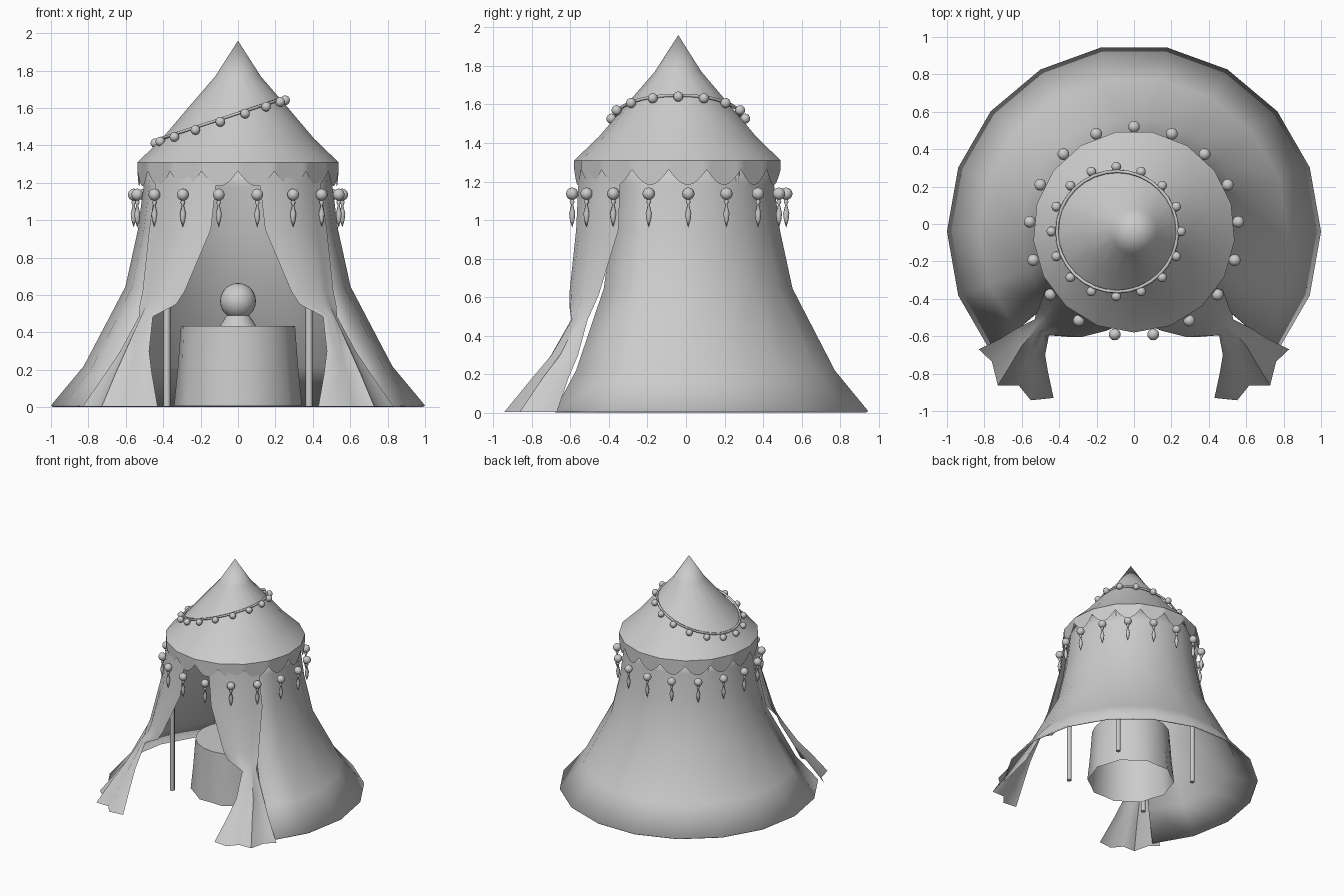
import bpy, bmesh
from math import sin, cos, pi, radians
from mathutils import Matrix, Vector

if "Cube" in bpy.data.objects:
    bpy.data.objects.remove(bpy.data.objects["Cube"])

CY = -0.04  # tent axis sits slightly toward the front


def finish(bm, name, angle=40):
    bmesh.ops.remove_doubles(bm, verts=bm.verts, dist=0.0002)
    bmesh.ops.recalc_face_normals(bm, faces=bm.faces)
    me = bpy.data.meshes.new(name)
    bm.to_mesh(me)
    bm.free()
    ob = bpy.data.objects.new(name, me)
    bpy.context.collection.objects.link(ob)
    bpy.ops.object.select_all(action='DESELECT')
    ob.select_set(True)
    bpy.context.view_layer.objects.active = ob
    bpy.ops.object.shade_smooth_by_angle(angle=radians(angle))
    return ob


def grid(bm, rows, closed=False):
    """Skin rows of points with quads."""
    vs = [[bm.verts.new(p) for p in r] for r in rows]
    n = len(rows[0])
    for a, b in zip(vs, vs[1:]):
        for i in range(n if closed else n - 1):
            j = (i + 1) % n
            bm.faces.new((a[i], a[j], b[j], b[i]))
    return vs


def polar(r, deg, z, cx=0, cy=CY):
    return Vector((cx + r * cos(radians(deg)), cy + r * sin(radians(deg)), z))


def lathe(bm, profile, sides, start=0, cx=0, cy=CY):
    grid(bm, [[polar(max(r, 1e-5), start + 360 * i / sides, z, cx, cy)
               for i in range(sides)] for r, z in profile], True)


def ball(bm, p, r, u=14, v=9):
    bmesh.ops.create_uvsphere(bm, u_segments=u, v_segments=v, radius=r,
                              matrix=Matrix.Translation(p))


# Flared wall, open at the front
bm = bmesh.new()
wall = [(1.0, 0.01), (0.825, 0.22), (0.602, 0.645), (0.535, 0.95), (0.505, 1.18), (0.495, 1.29)]
grid(bm, [[polar(r, a, z) for a in range(-40, 221, 20)] for r, z in wall])
ob = finish(bm, "tent_wall", 60)
mod = ob.modifiers.new("thickness", 'SOLIDIFY')
mod.thickness = 0.012

# Tied-back door curtains: z, outer edge, inner edge, bulge, pleat depth
curtain = [(1.26, (0.43, -0.34), (0.11, -0.555), 0.04, 0.0),
           (0.95, (0.475, -0.35), (0.145, -0.57), 0.045, 0.004),
           (0.62, (0.51, -0.45), (0.285, -0.605), 0.03, 0.008),
           (0.55, (0.525, -0.48), (0.33, -0.605), 0.025, 0.008),
           (0.485, (0.53, -0.51), (0.455, -0.595), 0.02, 0.006),
           (0.30, (0.63, -0.56), (0.475, -0.70), 0.04, 0.012),
           (0.18, (0.71, -0.61), (0.46, -0.79), 0.06, 0.02),
           (0.005, (0.83, -0.67), (0.43, -0.93), 0.08, 0.03)]
for name, side in (("right_curtain", 1), ("left_curtain", -1)):
    bm = bmesh.new()
    rows = []
    for z, o, i, bulge, pleat in curtain:
        o, i = Vector(o), Vector(i)
        d = (o - i).normalized()
        n = Vector((-d.y * -1, -d.x))
        row = []
        for k in range(6):
            off = bulge * sin(pi * k / 5) + (pleat * (-1) ** k if 0 < k < 5 else 0)
            p = o.lerp(i, k / 5) + n * off
            row.append((side * p.x, p.y, z))
        rows.append(row)
    grid(bm, rows)
    finish(bm, name, 60)

# Pointed roof, 17 sides
N, STEP = 17, 360 / 17
bm = bmesh.new()
lathe(bm, [(0, 1.96), (0.122, 1.77), (0.265, 1.605), (0.41, 1.435), (0.54, 1.31)], N, 270)
finish(bm, "roof", 60)

# Scalloped valance hanging from the roof edge
bm = bmesh.new()
top, low = [], []
for s in range(N):
    a, b = polar(0.54, 270 + s * STEP, 1.31), polar(0.54, 270 + (s + 1) * STEP, 1.31)
    for k in range(8):
        p = a.lerp(b, k / 8)
        top.append(p)
        low.append((p.x, p.y, 1.262 - 0.08 * sin(pi * k / 8)))
grid(bm, [top, low], True)
finish(bm, "valance", 30)

# Beads and tassels at the lowest point of each scallop
beads, tassels = bmesh.new(), bmesh.new()
for s in range(N):
    p = polar(0.56, 90 + s * STEP, 1.137)
    ball(beads, p, 0.032)
    lathe(tassels, [(0.006, 1.11), (0.013, 1.095), (0.005, 1.08), (0.016, 1.035),
                    (0.012, 1.0), (0, 0.962)], 8, 0, p.x, p.y)
finish(beads, "valance_beads", 60)
finish(tassels, "valance_tassels", 60)

# Slanted rope and its beads around the roof
bm = bmesh.new()
M = 32
ring = []
for i in range(M + 1):
    c = polar(0.322, 360 * i / M, 0, -0.09)
    out = (c - Vector((-0.09, CY, 0))).normalized()
    c.z = 1.572 + 0.33 * c.x
    ring.append([c + out * 0.009 * cos(t * pi / 3) + Vector((0, 0, 0.009 * sin(t * pi / 3)))
                 for t in range(6)])
grid(bm, ring, True)
finish(bm, "roof_rope", 70)
bm = bmesh.new()
for i in range(16):
    p = polar(0.347, 90 + 22.5 * i, 0, -0.095)
    p.z = 1.558 + 0.33 * p.x
    ball(bm, p, 0.026)
finish(bm, "roof_beads", 60)

# Four inner poles
bm = bmesh.new()
for x in (-0.38, 0.38):
    for y in (-0.3, 0.3):
        bmesh.ops.create_cone(bm, cap_ends=True, segments=8, radius1=0.019, radius2=0.019,
                              depth=1.27, matrix=Matrix.Translation((x, CY + y, 0.64)))
finish(bm, "poles", 50)

# Round table with a draped cloth, open below
bm = bmesh.new()
S = 20
rows = [[polar(r + w * cos(i * pi), 360 * i / S, z) for i in range(S)]
        for r, w, z in ((0.305, 0, 0.435), (0.317, 0.004, 0.22), (0.332, 0.01, 0.008))]
vs = grid(bm, rows, True)
bm.faces.new(vs[0])
finish(bm, "table_cloth", 40)

# Fortune ball on its stand
bm = bmesh.new()
lathe(bm, [(0.098, 0.433), (0.062, 0.49), (0, 0.495)], 16)
finish(bm, "ball_stand", 40)
bm = bmesh.new()
ball(bm, (0, CY, 0.568), 0.096, 24, 14)
finish(bm, "crystal_ball", 60)
